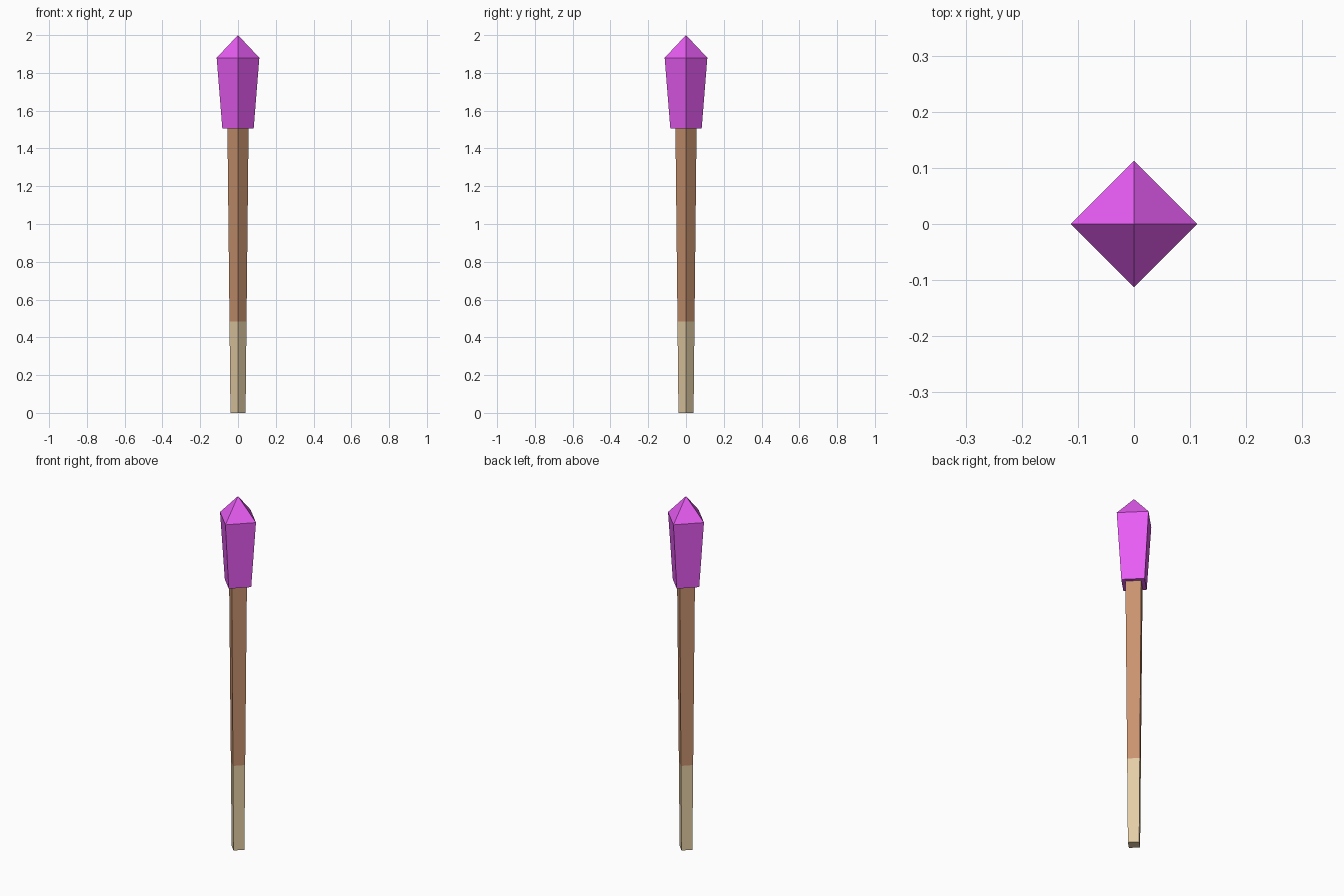
import bpy

if "Cube" in bpy.data.objects:
    bpy.data.objects.remove(bpy.data.objects["Cube"])


def material(name, color):
    mat = bpy.data.materials.new(name)
    mat.diffuse_color = (*color, 1)
    mat.use_nodes = True
    mat.node_tree.nodes["Principled BSDF"].inputs["Base Color"].default_value = mat.diffuse_color
    return mat


def lathe(name, rings, mat):
    """Four-sided part from (radius, z) rings, corners on the axes; radius 0 is a point."""
    verts, faces, loops = [], [], []
    for r, z in rings:
        n = len(verts)
        pts = [(r, 0, z), (0, r, z), (-r, 0, z), (0, -r, z)] if r else [(0, 0, z)]
        verts += pts
        loops.append([n + i % len(pts) for i in range(4)])
    for a, b in zip(loops, loops[1:]):
        for i in range(4):
            j = (i + 1) % 4
            faces.append(list(dict.fromkeys((a[i], a[j], b[j], b[i]))))
    faces.append(loops[0][::-1])
    if rings[-1][0]:
        faces.append(loops[-1])
    mesh = bpy.data.meshes.new(name)
    mesh.from_pydata(verts, [], faces)
    mesh.materials.append(mat)
    obj = bpy.data.objects.new(name, mesh)
    bpy.context.collection.objects.link(obj)
    return obj


tan = material("pale_wood", (0.78, 0.61, 0.38))
brown = material("brown_wood", (0.58, 0.29, 0.16))
magenta = material("magenta", (0.81, 0.11, 0.91))

# Bare lower handle
lathe("handle_grip", [(0.04, 0), (0.045, 0.483)], tan)
# Darker upper shaft
lathe("shaft", [(0.045, 0.483), (0.056, 1.505)], brown)
# Flared head with pyramid tip
lathe("match_head", [(0.083, 1.505), (0.113, 1.88), (0, 2.0)], magenta)
